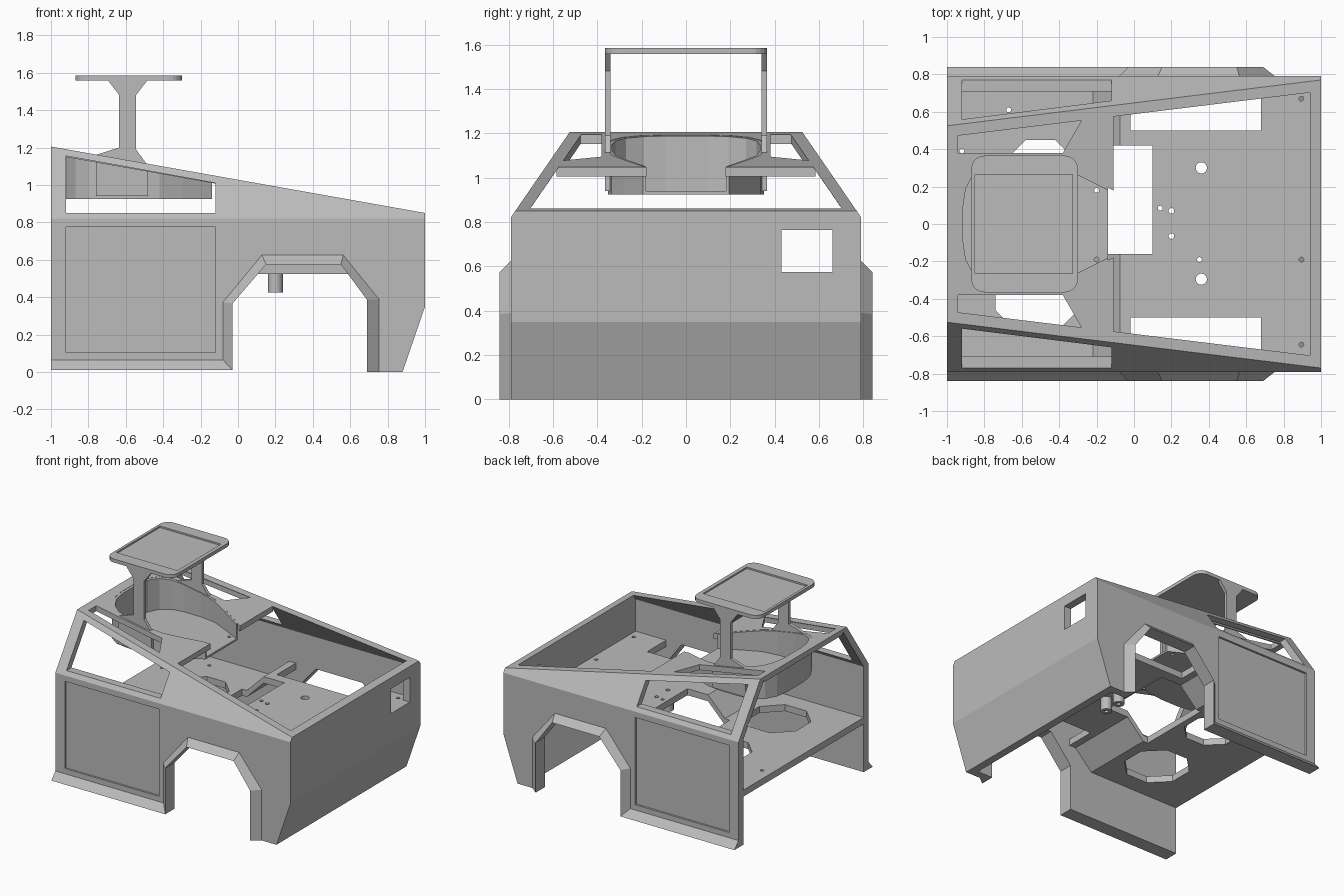
import bpy, bmesh, math

cube = bpy.data.objects.get("Cube")
if cube:
    bpy.data.objects.remove(cube)

grey = bpy.data.materials.new("plain_grey")
grey.use_nodes = True
grey.diffuse_color = (0.5, 0.5, 0.5, 1)
grey.node_tree.nodes["Principled BSDF"].inputs["Base Color"].default_value = (0.5, 0.5, 0.5, 1)


def roof_z(x, y=0):
    """Height of the sloping top plane."""
    return 1.205 - 0.1775 * (x + 1)


def loft(name, rings):
    """Solid skinned over a list of closed rings with equal point counts."""
    bm = bmesh.new()
    loops = [[bm.verts.new(p) for p in ring] for ring in rings]
    n = len(loops[0])
    for a, b in zip(loops, loops[1:]):
        for i in range(n):
            j = (i + 1) % n
            bm.faces.new((a[i], a[j], b[j], b[i]))
    bm.faces.new(loops[0])
    bm.faces.new(loops[-1])
    bmesh.ops.recalc_face_normals(bm, faces=bm.faces)
    mesh = bpy.data.meshes.new(name)
    bm.to_mesh(mesh)
    bm.free()
    mesh.materials.append(grey)
    obj = bpy.data.objects.new(name, mesh)
    bpy.context.collection.objects.link(obj)
    return obj


def plate(name, pts, lo, hi):
    """Plan outline raised between two heights, numbers or functions."""
    def ring(h):
        return [(x, y, h(x, y) if callable(h) else h) for x, y in pts]
    return loft(name, [ring(lo), ring(hi)])


def panel(name, pts, y0, y1):
    """Side outline (x, z) extruded along y."""
    return loft(name, [[(x, y, z) for x, z in pts] for y in (y0, y1)])


def rect(x0, x1, y0, y1):
    return [(x0, y0), (x1, y0), (x1, y1), (x0, y1)]


def disc(x, y, r, n=20, turn=0.0):
    return [(x + r * math.cos(turn + math.tau * i / n),
             y + r * math.sin(turn + math.tau * i / n)) for i in range(n)]


def cut(obj, *cutters):
    """Subtract each cutter, keep the result, drop the cutter."""
    for c in cutters:
        c.hide_render = True
        mod = obj.modifiers.new("cut", "BOOLEAN")
        mod.operation, mod.solver, mod.object = "DIFFERENCE", "EXACT", c
    bpy.context.view_layer.update()
    deps = bpy.context.evaluated_depsgraph_get()
    mesh = bpy.data.meshes.new_from_object(obj.evaluated_get(deps))
    obj.modifiers.clear()
    obj.data = mesh
    for c in cutters:
        bpy.data.objects.remove(c)
    return obj


# Wheel arch lines: where the flare leaves the wall, and its outer lip
flare_root = [(-1, .07), (-.085, .07), (-.085, .375), (.125, .63), (.565, .63), (.76, .39), (.76, 0)]
flare_lip = [(-1, .01), (-.03, .01), (-.03, .365), (.15, .575), (.55, .575), (.69, .385), (.69, 0)]
arch = [(-1.1, -.1), (-1.1, .01)] + flare_lip[1:-1] + [(.69, -.1)]
nose_cut = [(1, .35), (.88, 0), (.845, -.1), (1.2, -.1), (1.2, .35)]
side_window = [(-.92, .85), (-.12, .85), (-.12, 1.01), (-.92, 1.155)]

for side, s in (("left", 1), ("right", -1)):
    # Side wall, vertical below and leaning in above
    rings = []
    for x, top in ((-1, .525), (1, .77)):
        z = roof_z(x)
        sec = [(.79, 0), (.79, .82), (top, z), (top - .06, z), (.73, .82), (.73, 0)]
        rings.append([(x, s * y, h) for y, h in sec])
    wall = loft(side + "_side_wall", rings)
    cut(wall,
        panel("arch_cut", arch, s * .3, s * 1),
        panel("nose_cut", nose_cut, s * .3, s * 1),
        panel("window_cut", side_window, s * .3, s * 1),
        panel("door_recess", rect(-.92, -.12, .105, .775), s * .775, s * 1))

    # Skirt and wheel arch flare, one wedge swept along the arch
    loft(side + "_arch_flare",
         [[(a[0], s * .785, a[1]), (b[0], s * .84, b[1]), (b[0], s * .785, b[1])]
          for a, b in zip(flare_root, flare_lip)])

    # Canopy leg
    leg = [(-.76, .94), (-.48, .94), (-.48, 1.1), (-.545, 1.19), (-.545, 1.48), (-.48, 1.565),
           (-.7, 1.565), (-.635, 1.48), (-.635, 1.2), (-.76, 1.16)]
    panel(side + "_canopy_leg", leg, s * .34, s * .365)

# Nose wall with a square opening
nose = [(1, .85), (1, .35), (.88, 0), (.82, 0), (.94, .35), (.94, roof_z(.94))]
nose_wall = panel("nose_wall", nose, -.73, .73)
cut(nose_wall, panel("opening", rect(.8, 1.2, .575, .765), .43, .66))

# Stepped floor: low at the rear, sloping up to the front deck
floor_line = [(-1, .38), (-.22, .38), (-.075, .525), (.95, .525),
              (.95, .575), (-.075, .575), (-.22, .43), (-1, .43)]
floor = panel("floor", floor_line, -.735, .735)
octagon = math.pi / 8
outlines = [rect(-.02, .68, .5, .9), rect(-.02, .68, -.9, -.5), rect(-.26, .1, -.16, .42),
            disc(-.52, -.37, .238, 8, octagon), disc(-.5, .26, .205, 8, octagon)]
outlines += [disc(.36, y, .03) for y in (.3, -.295)]
outlines += [disc(.2, y, .015) for y in (.07, -.065)]
outlines += [disc(x, y, .013, 12) for x, y in
             ((.14, .085), (.35, -.19), (.895, .67), (.895, -.19), (.895, -.645), (-.67, .61), (-.92, .39))]
cut(floor, *[plate("floor_cut", o, .2, .8) for o in outlines])

# Tubes hanging under the deck
for i, y in enumerate((.07, -.065)):
    tube = plate("deck_tube_%d" % (i + 1), disc(.2, y, .04, 24), .425, .53)
    cut(tube, plate("bore", disc(.2, y, .015), .3, .7))
    bpy.ops.object.select_all(action="DESELECT")
    tube.select_set(True)
    bpy.context.view_layer.objects.active = tube
    bpy.ops.object.shade_smooth_by_angle(angle=math.radians(35))

# Turret tub outline, half then mirrored
half = [(-.14, .195), (-.3, .28), (-.42, .335), (-.55, .352), (-.7, .352), (-.8, .335),
        (-.87, .285), (-.915, .2), (-.93, .1)]
tub_line = half + [(x, -y) for x, y in reversed(half)]
inner = [(-.52 + (x + .52) * .96, y * .95) for x, y in half]
inner[0] = (0, .11)
tub_inner = inner + [(x, -y) for x, y in reversed(inner)]
roof_hole = [(0, .12)] + half + [(x, -y) for x, y in reversed(half)] + [(0, -.12)]

# Roof over the rear, with the tub hole and two hatches
roof = plate("roof", [(-1, -.48), (-.11, -.585), (-.11, .585), (-1, .48)],
             lambda x, y: roof_z(x) - .042, roof_z)
cutters = [plate("tub_hole", roof_hole, .8, 1.4)]
for s in (1, -1):
    hatch = [(-.94, .38), (-.38, .38), (-.28, .555), (-.94, .475)]
    cutters.append(plate("hatch", [(x, s * y) for x, y in hatch], .8, 1.4))
cut(roof, *cutters)

# Turret tub, open at the top and front
tub = plate("turret_tub", tub_line, .925, lambda x, y: roof_z(x) - .002)
cut(tub, plate("tub_space", tub_inner, .94, 1.5),
    *[plate("tub_drill", disc(-.2, y, .013, 12), .8, 1) for y in (.18, -.19)])

# Canopy: rounded tray with a shallow recess
corners = [(-.37, .295, 0), (-.8, .295, 1), (-.8, -.295, 2), (-.37, -.295, 3)]
tray = [(x + .07 * math.cos(math.pi / 2 * (q + i / 5)), y + .07 * math.sin(math.pi / 2 * (q + i / 5)))
        for x, y, q in corners for i in range(6)]
canopy = plate("canopy", tray, 1.558, 1.585)
cut(canopy, plate("tray_recess", rect(-.85, -.33, -.265, .265), 1.573, 1.7))
